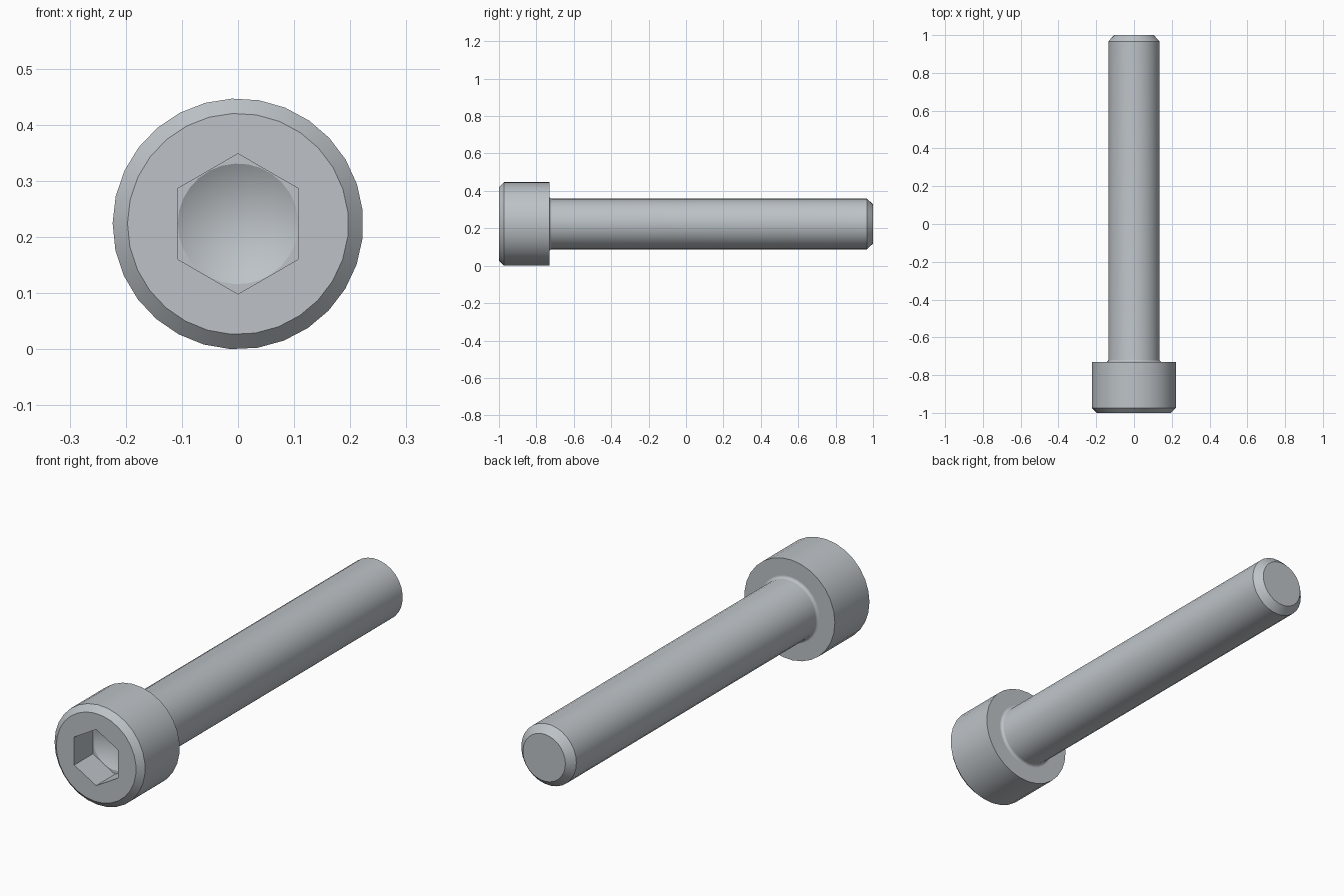
import bpy, bmesh, math
from mathutils import Vector

if "Cube" in bpy.data.objects:
    bpy.data.objects.remove(bpy.data.objects["Cube"])

SEGS = 29                      # sides of every round section
PHASE = math.radians(5.9)
AXIS_Z = 0.2232                # height of the screw axis
HEAD_BACK = -0.73
SHANK_R = 0.136
FILLET = 0.012
SOCKET_R = 0.125               # hexagon, corner to centre
SOCKET_FLOOR = -0.868

steel = bpy.data.materials.new("grey steel")
steel.diffuse_color = (0.51, 0.545, 0.575, 1)
steel.use_nodes = True
steel.node_tree.nodes["Principled BSDF"].inputs["Base Color"].default_value = steel.diffuse_color


def ring(bm, r, y, n=SEGS, phase=PHASE):
    """Circle of vertices around the screw axis; a single vertex when r is 0."""
    if r == 0:
        return [bm.verts.new((0, y, AXIS_Z))]
    angles = [phase + 2 * math.pi * i / n for i in range(n)]
    return [bm.verts.new((r * math.cos(a), y, AXIS_Z + r * math.sin(a))) for a in angles]


def skin(bm, a, b):
    """Join two rings, or a ring and a tip, with faces."""
    n = len(a)
    for i in range(n):
        j = (i + 1) % n
        bm.faces.new((a[i], a[j], b[0]) if len(b) == 1 else (a[i], a[j], b[j], b[i]))


def revolve(bm, profile):
    rings = [ring(bm, r, y) for r, y in profile]
    for a, b in zip(rings, rings[1:]):
        skin(bm, a, b)
    return rings


def flat_between(bm, outer, inner):
    """Fill the flat area between two loops lying in one plane."""
    edges = []
    for loop in (outer, inner):
        for i, v in enumerate(loop):
            w = loop[(i + 1) % len(loop)]
            edges.append(bm.edges.get((v, w)) or bm.edges.new((v, w)))
    bmesh.ops.triangle_fill(bm, edges=edges, use_beauty=True, normal=Vector((0, -1, 0)))


def finish(bm, name):
    bmesh.ops.recalc_face_normals(bm, faces=bm.faces[:])
    mesh = bpy.data.meshes.new(name)
    bm.to_mesh(mesh)
    bm.free()
    mesh.materials.append(steel)
    obj = bpy.data.objects.new(name, mesh)
    bpy.context.collection.objects.link(obj)
    bpy.ops.object.select_all(action='DESELECT')
    obj.select_set(True)
    bpy.context.view_layer.objects.active = obj
    bpy.ops.object.shade_smooth_by_angle(angle=math.radians(25))


# Head: chamfered cylinder, with its back face reaching in to the shank fillet
bm = bmesh.new()
head = revolve(bm, [(0.197, -1), (0.2235, -0.974), (0.2235, HEAD_BACK),
                    (SHANK_R + FILLET, HEAD_BACK)])
# Hexagonal socket with a conical drill point
mouth = ring(bm, SOCKET_R, -1, 6, math.pi / 6)
floor = ring(bm, SOCKET_R, SOCKET_FLOOR, 6, math.pi / 6)
skin(bm, mouth, floor)
drill, tip = revolve(bm, [(0.1075, SOCKET_FLOOR), (0, SOCKET_FLOOR + 0.062)])
flat_between(bm, head[0], mouth)
flat_between(bm, floor, drill)
finish(bm, "socket_head")

# Shank: root fillet, plain cylinder, chamfered and capped end
bm = bmesh.new()
profile = []
for i in range(6):
    a = math.pi / 2 * i / 5
    profile.append((SHANK_R + FILLET * (1 - math.sin(a)),
                    HEAD_BACK + FILLET * (1 - math.cos(a))))
shank = revolve(bm, profile + [(SHANK_R, 0.967), (0.105, 1)])
bm.faces.new(shank[-1])
finish(bm, "shank")
